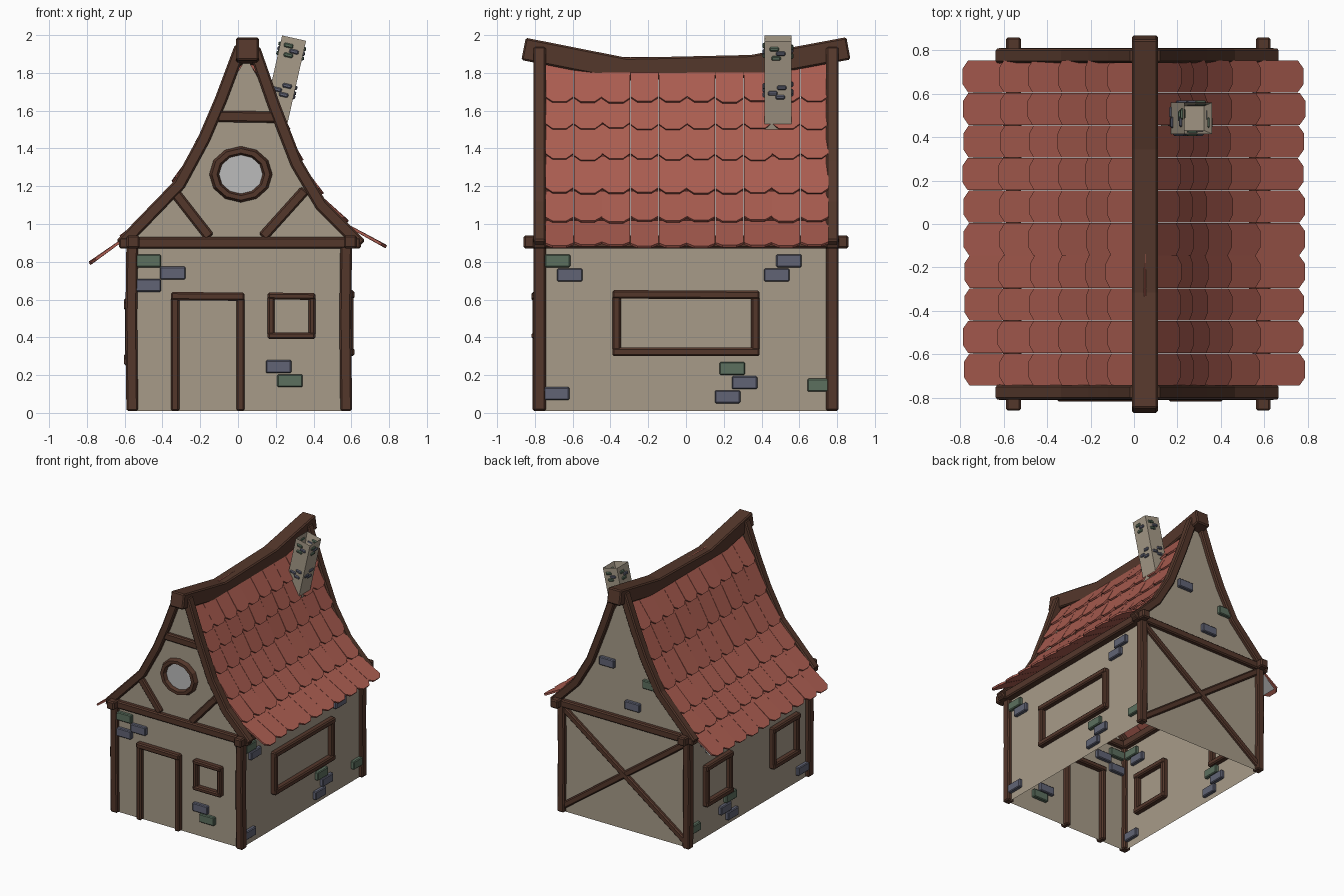
import bpy, bmesh, math, random
from mathutils import Vector, Matrix

if "Cube" in bpy.data.objects:
    bpy.data.objects.remove(bpy.data.objects["Cube"])

random.seed(4)


def material(name, rgb):
    m = bpy.data.materials.new(name)
    m.diffuse_color = (*rgb, 1)
    m.use_nodes = True
    m.node_tree.nodes["Principled BSDF"].inputs["Base Color"].default_value = m.diffuse_color
    return m


PLASTER = material("plaster", (0.39, 0.33, 0.25))
WOOD = material("dark_wood", (0.088, 0.038, 0.024))
TILE = material("red_tile", (0.40, 0.108, 0.08))
BLUE = material("blue_stone", (0.12, 0.127, 0.178))
GREEN = material("green_stone", (0.107, 0.162, 0.114))
GREY = material("pale_grey", (0.50, 0.50, 0.50))
X, Y, Z = Vector((1, 0, 0)), Vector((0, 1, 0)), Vector((0, 0, 1))


def finish(name, bm, mat, bevel=0):
    bmesh.ops.recalc_face_normals(bm, faces=bm.faces[:])
    me = bpy.data.meshes.new(name)
    bm.to_mesh(me)
    bm.free()
    me.materials.append(mat)
    ob = bpy.data.objects.new(name, me)
    bpy.context.collection.objects.link(ob)
    if bevel:
        mod = ob.modifiers.new("chamfer", "BEVEL")
        mod.width, mod.segments = bevel, 1
    return ob


def beam(name, points, width, depth, axis):
    """Mitred rectangular timber along a path lying in the plane across axis."""
    bm = bmesh.new()
    pts = [Vector(p) for p in points]
    rings = []
    for i, p in enumerate(pts):
        t0 = (pts[max(i, 1)] - pts[max(i, 1) - 1]).normalized()
        j = min(i, len(pts) - 2)
        t1 = (pts[j + 1] - pts[j]).normalized()
        t = (t0 + t1).normalized()
        n = axis.cross(t) * (width / 2 / t.dot(t0))
        a = axis * depth / 2
        rings.append([bm.verts.new(p + v) for v in (n + a, n - a, -n - a, -n + a)])
    for r, s in zip(rings, rings[1:]):
        for k in range(4):
            bm.faces.new((r[k], r[(k + 1) % 4], s[(k + 1) % 4], s[k]))
    bm.faces.new(rings[0])
    bm.faces.new(rings[-1])
    return finish(name, bm, WOOD, 0.009)


def box(bm, centre, size, matrix=Matrix()):
    m = matrix @ Matrix.Translation(centre) @ Matrix.Diagonal((*size, 1))
    return bmesh.ops.create_cube(bm, size=1, matrix=m)


XL, XR, YW = -0.56, 0.573, 0.775

# Plaster walls: two gable ends and two sides, open underneath
left_slope = [(0.015, 1.94), (-0.09, 1.66), (-0.18, 1.45), (-0.31, 1.21), (-0.62, 0.89)]
right_slope = [(0.085, 1.93), (0.19, 1.63), (0.31, 1.32), (0.44, 1.10), (0.65, 0.89)]
outline = ([(XL, 0.01), (XL, 0.92)] + left_slope[3:0:-1] + [(0.045, 1.88)]
           + right_slope[1:4] + [(XR, 0.92), (XR, 0.01)])
bm = bmesh.new()
for y in (-YW, YW):
    bm.faces.new([bm.verts.new((x, y, z)) for x, z in outline])
for x in (XL, XR):
    bm.faces.new([bm.verts.new(p) for p in
                  ((x, -YW, 0.01), (x, YW, 0.01), (x, YW, 0.92), (x, -YW, 0.92))])
finish("walls", bm, PLASTER)

# Corner posts, gable rafters, cross beams
for y, end in ((-YW, "front"), (YW, "back")):
    for x, side in ((XL, "left"), (XR, "right")):
        beam(f"{end}_{side}_post", [(x, y, 0.01), (x - 0.005, y, 0.5), (x, y, 0.9)], 0.062, 0.065, Y)
    for slope, side in ((left_slope, "left"), (right_slope, "right")):
        beam(f"{end}_{side}_rafter", [(x, y, z) for x, z in slope], 0.065, 0.065, Y)
    beam(f"{end}_cross_beam", [(-0.63, y, 0.9), (0.65, y, 0.9)], 0.06, 0.07, Y)
# Side plates and sagging ridge
for x, side in ((-0.555, "left"), (0.595, "right")):
    beam(f"{side}_wall_plate", [(x, -0.86, 0.905), (x, 0.86, 0.905)], 0.068, 0.068, X)
beam("ridge_beam", [(0.05, -0.86, 1.927), (0.05, -0.32, 1.82),
                    (0.05, 0.35, 1.835), (0.05, 0.86, 1.93)], 0.12, 0.12, X)
# Front gable collar and braces, back cross bracing
beam("gable_collar", [(-0.11, -YW, 1.57), (0.22, -YW, 1.565)], 0.06, 0.055, Y)
beam("left_gable_brace", [(-0.345, -YW, 1.18), (-0.15, -YW, 0.93)], 0.055, 0.055, Y)
beam("right_gable_brace", [(0.355, -YW, 1.18), (0.13, -YW, 0.93)], 0.055, 0.055, Y)
beam("back_brace_a", [(XL, YW, 0.05), (XR, YW, 0.87)], 0.05, 0.05, Y)
beam("back_brace_b", [(XL, YW, 0.87), (XR, YW, 0.05)], 0.05, 0.045, Y)


def frame(name, place, axis, u0, u1, z0, z1, w, sill=True):
    """Timber frame: u runs along the wall, outer bounds given."""
    h, d = w / 2, 0.075
    for u, s in ((u0 + h, "a"), (u1 - h, "b")):
        beam(f"{name}_jamb_{s}", [place(u, z0 + (0.005 if sill else 0)), place(u, z1 - 0.005)], w, d, axis)
    beam(f"{name}_lintel", [place(u0, z1 - h), place(u1, z1 - h - 0.003)], w, d + 0.01, axis)
    if sill:
        beam(f"{name}_sill", [place(u0, z0 + h), place(u1, z0 + h)], w, d + 0.01, axis)


front = lambda u, z: (u, -YW, z)
right = lambda u, z: (XR, u, z)
left = lambda u, z: (XL, u, z)
frame("door", front, Y, -0.355, 0.035, 0.01, 0.64, 0.044, False)
frame("front_window", front, Y, 0.157, 0.41, 0.39, 0.637, 0.036)
frame("right_window", right, X, -0.39, 0.39, 0.30, 0.65, 0.045)
frame("left_window_a", left, X, 0.235, 0.58, 0.27, 0.61, 0.045)
frame("left_window_b", left, X, -0.63, -0.28, 0.25, 0.59, 0.045)

# Round gable window: twelve-sided ring and pane
bpy.ops.mesh.primitive_torus_add(major_segments=12, minor_segments=6, major_radius=0.14,
                                 minor_radius=0.027, location=(0.015, -YW, 1.263),
                                 rotation=(math.pi / 2, 0, 0))
ring = bpy.context.object
ring.name = "round_window_ring"
ring.scale = (1, 0.89, 1.4)
ring.data.materials.append(WOOD)
bm = bmesh.new()
bmesh.ops.create_circle(bm, cap_ends=True, segments=12, radius=0.135,
                        matrix=Matrix.Translation((0.015, -YW - 0.006, 1.263))
                        @ Matrix.Rotation(math.pi / 2, 4, "X") @ Matrix.Diagonal((1, 0.89, 1, 1)))
finish("round_window_pane", bm, GREY)

# Stones set in the walls
blue, green = bmesh.new(), bmesh.new()
for x, z, b in ((-0.475, 0.805, green), (-0.345, 0.74, blue), (-0.475, 0.675, blue),
                (0.215, 0.245, blue), (0.275, 0.17, green)):
    box(b, (x, -YW, z), (0.135, 0.055, 0.068))
for x, z, b in ((0.16, 1.34, blue), (-0.23, 1.25, green), (-0.07, 1.04, blue)):
    box(b, (x, YW, z), (0.135, 0.055, 0.068))
for y, z, b in ((-0.68, 0.805, green), (-0.615, 0.73, blue), (0.545, 0.805, blue),
                (0.48, 0.73, blue), (0.245, 0.235, green), (0.31, 0.16, blue),
                (0.22, 0.085, blue), (0.71, 0.147, green), (-0.685, 0.102, blue)):
    for x in (XL, XR):
        box(b, (x, y, z), (0.055, 0.135, 0.068))

# Leaning hollow chimney with small stones on each face
lean = Matrix.Translation((0.297, 0.487, 1.984)) @ Matrix.Rotation(math.radians(12.7), 4, "Y")
bm = bmesh.new()
box(bm, (0, 0, -0.25), (0.13, 0.145, 0.5))
top = max(bm.faces, key=lambda f: f.calc_center_median().z)
bmesh.ops.inset_region(bm, faces=[top], thickness=0.024)
bmesh.ops.translate(bm, verts=top.verts[:], vec=(0, 0, -0.1))
bm.transform(lean)
finish("chimney", bm, PLASTER)
for k in range(4):
    turn = lean @ Matrix.Rotation(k * math.pi / 2, 4, "Z")
    for u, v, b in ((-0.02, -0.045, green), (0.015, -0.07, blue), (-0.01, -0.095, green),
                    (0.02, -0.255, blue), (-0.028, -0.285, blue), (0.012, -0.305, blue)):
        box(b, (0.07 if k % 2 else 0.064, u, v), (0.022, 0.05, 0.023), turn)
finish("blue_stones", blue, BLUE, 0.006)
finish("green_stones", green, GREEN, 0.006)

# Roof: overlapping rows of clipped tiles down each curved slope
rows = {"left": [(0.03, 1.86), (-0.11, 1.64), (-0.205, 1.43), (-0.335, 1.215),
                 (-0.47, 1.06), (-0.61, 0.925), (-0.775, 0.785)],
        "right": [(0.07, 1.86), (0.20, 1.64), (0.255, 1.50), (0.325, 1.335),
                  (0.435, 1.155), (0.57, 1.005), (0.775, 0.872)]}
for side, line in rows.items():
    bm = bmesh.new()
    for (xa, za), (xb, zb) in zip(line, line[1:]):
        a, b = Vector((xa, 0, za)), Vector((xb, 0, zb))
        d = (b - a).normalized()
        n = Vector((-d.z, 0, d.x)) if d.x > 0 else Vector((d.z, 0, -d.x))
        length = (b - a).length
        for i in range(10):
            y0 = -0.745 + 0.15 * i
            lift = 0.018 + random.uniform(-0.003, 0.004)
            reach = length + random.uniform(-0.006, 0.006)
            shape = [(0.001, -0.03), (0.149, -0.03), (0.149, reach - 0.03),
                     (0.112, reach), (0.038, reach), (0.001, reach - 0.03)]
            vs = [bm.verts.new(a + d * s + Y * (y0 + u) + n * (lift * s / length))
                  for u, s in shape]
            face = bm.faces.new(vs)
            ext = bmesh.ops.extrude_face_region(bm, geom=[face])
            bmesh.ops.translate(bm, vec=n * -0.014, verts=[
                v for v in ext["geom"] if isinstance(v, bmesh.types.BMVert)])
    finish(f"{side}_roof_tiles", bm, TILE)

# Pale lining under the left eave
bm = bmesh.new()
bm.faces.new([bm.verts.new(p) for p in ((-0.61, -0.74, 0.905), (-0.61, 0.75, 0.905),
                                        (-0.74, 0.75, 0.797), (-0.74, -0.74, 0.797))])
finish("left_eave_lining", bm, GREY)
